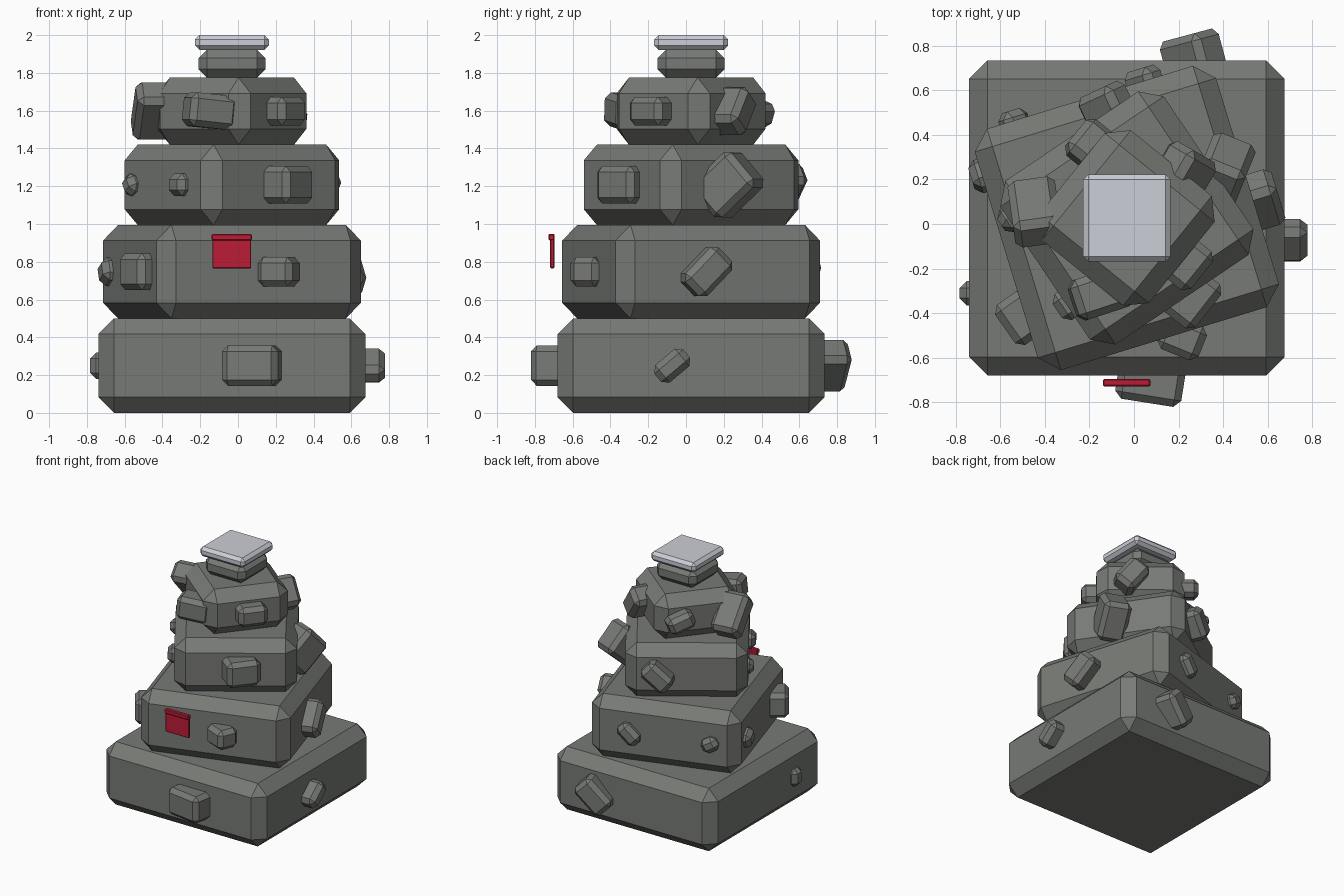
import bpy, bmesh
from math import radians
from mathutils import Matrix, Vector

if "Cube" in bpy.data.objects:
    bpy.data.objects.remove(bpy.data.objects["Cube"])


def material(name, rgb):
    m = bpy.data.materials.new(name)
    m.diffuse_color = (*rgb, 1)
    m.use_nodes = True
    m.node_tree.nodes["Principled BSDF"].inputs["Base Color"].default_value = m.diffuse_color
    return m


STONE = material("grey stone", (0.185, 0.195, 0.18))
CAP = material("pale cap stone", (0.60, 0.62, 0.67))
RED = material("red cloth", (0.50, 0.012, 0.035))
CENTRE = Vector((-0.032, 0.027, 0))
SIDES = {"front": -90, "right": 0, "back": 90, "left": 180}


def turn(deg, axis='Z'):
    return Matrix.Rotation(radians(deg), 4, axis)


def block(name, loc, dims, mat, bevel, yaw=0, roll=0):
    """Flat-shaded chamfered box, rolled about its own x, then yawed."""
    bm = bmesh.new()
    bmesh.ops.create_cube(bm, size=1)
    bmesh.ops.scale(bm, vec=Vector(dims), verts=bm.verts)
    bmesh.ops.bevel(bm, geom=bm.edges[:], offset=min(bevel, 0.3 * min(dims)),
                    segments=1, profile=0.5, affect='EDGES')
    bm.transform(Matrix.Translation(loc) @ turn(yaw) @ turn(roll, 'X'))
    me = bpy.data.meshes.new(name)
    bm.to_mesh(me)
    bm.free()
    me.materials.append(mat)
    bpy.context.collection.objects.link(bpy.data.objects.new(name, me))


def tier(name, width, z0, z1, yaw, stones):
    """Chamfered tier plus jutting stones: side, offset along wall, length, height, roll, twist."""
    mid = Vector((0, 0, (z0 + z1) / 2))
    block(name, CENTRE + mid, (width, width, z1 - z0), STONE, 0.083, yaw)
    for side, along, length, height, *angles in stones:
        roll, twist = (angles + [0, 0])[:2]
        face = SIDES[side] + yaw
        out = 0.02 if length >= 0.2 else -0.02
        loc = CENTRE + mid + turn(face) @ Vector((width / 2 + out, along, 0))
        depth = 0.08 + 0.42 * length
        block(f"{name}_{side}_stone", loc, (depth, length, height), STONE, 0.032,
              face + twist, roll)


# Twisting stack of four tiers, each turned 17 degrees further
tier("base_tier", 1.415, 0, 0.5, 0, [
    ("front", 0.107, 0.30, 0.215, 0, -9),
    ("right", -0.10, 0.20, 0.12, 40),
    ("back", -0.297, 0.27, 0.18, -45, 15),
    ("left", 0.337, 0.11, 0.14)])
tier("second_tier", 1.132, 0.5, 0.995, 17, [
    ("front", 0.08, 0.20, 0.155, 0, -39),
    ("right", -0.10, 0.26, 0.17, 45),
    ("back", -0.254, 0.18, 0.12, -45),
    ("left", 0.29, 0.22, 0.195, 0, 18),
    ("back", 0.357, 0.13, 0.11, 30),
    ("left", -0.372, 0.14, 0.13, 25)])
tier("third_tier", 0.885, 0.995, 1.42, 34, [
    ("front", 0.042, 0.25, 0.20, 0, 18),
    ("left", 0.172, 0.14, 0.12),
    ("right", -0.077, 0.30, 0.25, 42, -56),
    ("back", -0.205, 0.23, 0.15, -42, -9),
    ("left", -0.289, 0.11, 0.11, 30)])
tier("fourth_tier", 0.634, 1.42, 1.775, 51, [
    ("front", 0.012, 0.22, 0.152),
    ("left", 0.122, 0.26, 0.18, -6, 57),
    ("back", 0.238, 0.32, 0.17, 45, 47),
    ("right", -0.068, 0.24, 0.17, 52, 9),
    ("back", -0.152, 0.20, 0.13, 20)])

# Neck and pale slab on top
block("neck", CENTRE + Vector((0, 0, 1.849)), (0.354, 0.354, 0.147), STONE, 0.048)
block("cap_slab", CENTRE + Vector((0, 0, 1.961)), (0.392, 0.392, 0.078), CAP, 0.026)

# Small hanging banner in front of the second tier
block("banner_cloth", (-0.033, -0.708, 0.85), (0.206, 0.022, 0.17), RED, 0.004)
block("banner_rail", (-0.033, -0.712, 0.93), (0.214, 0.034, 0.034), RED, 0.006)
